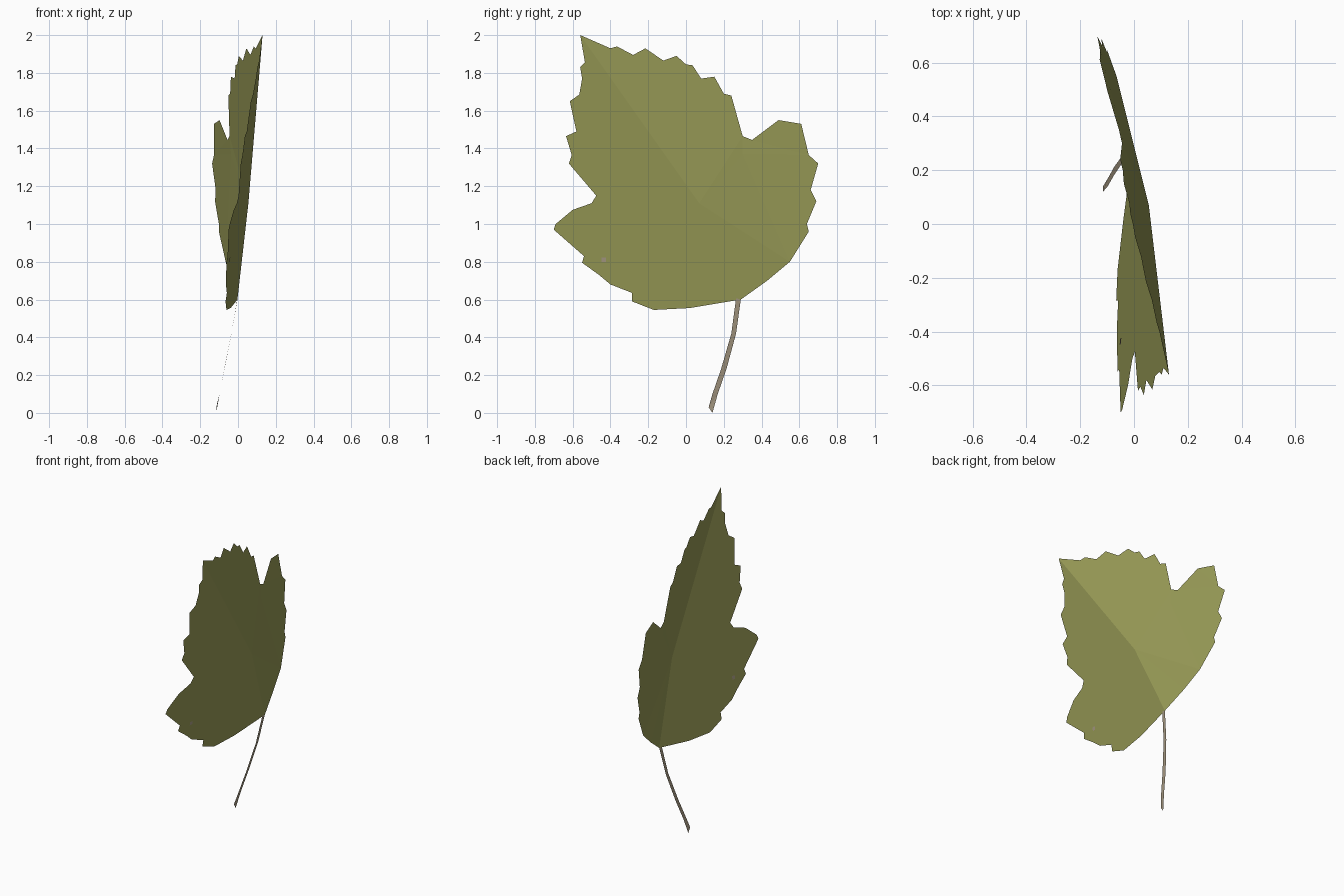
import bpy, bmesh

if "Cube" in bpy.data.objects:
    bpy.data.objects.remove(bpy.data.objects["Cube"])


def material(name, rgb):
    m = bpy.data.materials.new(name)
    m.diffuse_color = (*rgb, 1)
    m.use_nodes = True
    m.node_tree.nodes["Principled BSDF"].inputs["Base Color"].default_value = m.diffuse_color
    return m


def sheet(name, verts, faces, mat):
    """Single-sided sheet; faces are triangulated so concave outlines fill properly."""
    bm = bmesh.new()
    vs = [bm.verts.new(v) for v in verts]
    for f in faces:
        bm.faces.new([vs[i] for i in f])
    bm.normal_update()
    bmesh.ops.triangulate(bm, faces=bm.faces[:])
    me = bpy.data.meshes.new(name)
    bm.to_mesh(me)
    bm.free()
    me.materials.append(mat)
    ob = bpy.data.objects.new(name, me)
    bpy.context.collection.objects.link(ob)
    return ob


olive = material("olive green", (0.318, 0.33, 0.095))
tan = material("stem tan", (0.39, 0.325, 0.23))


# The blade is folded along the midrib: each part lies on its own plane x(y, z)
def left_plane(y, z):
    return 0.13 + 0.107 * (y + 0.56) + 0.16 * (z - 2)


def upper_plane(y, z):
    return 0.13 - 0.269 * (y + 0.56) - 0.106 * (z - 2)


def lobe_plane(y, z):
    return -0.137 - 0.257 * (y - 0.70) - 0.064 * (z - 1.32)


# Serrated outlines as (y, z), running from the tip round to the base and back
upper = [(-.56, 2), (-.40, 1.93), (-.365, 1.94), (-.28, 1.895), (-.215, 1.93),
         (-.12, 1.865), (-.05, 1.89), (0, 1.845), (.035, 1.84), (.08, 1.77),
         (.15, 1.78), (.20, 1.69), (.24, 1.68), (.30, 1.465), (.35, 1.445)]
lobe = [(.49, 1.55), (.61, 1.53), (.65, 1.365), (.70, 1.32), (.66, 1.18),
        (.69, 1.12), (.64, 1.0), (.65, .96), (.55, .80)]
left = [(.29, .60), (.02, .555), (-.17, .545), (-.285, .59), (-.285, .635),
        (-.40, .68), (-.46, .73), (-.55, .795), (-.54, .83), (-.70, .97),
        (-.69, 1.0), (-.60, 1.075), (-.50, 1.11), (-.475, 1.15), (-.62, 1.32),
        (-.605, 1.365), (-.635, 1.465), (-.58, 1.49), (-.60, 1.58), (-.615, 1.65),
        (-.565, 1.685), (-.55, 1.77), (-.56, 1.83), (-.535, 1.855)]

verts = [(upper_plane(*p), *p) for p in upper]
verts += [(lobe_plane(*p), *p) for p in lobe]
corner = len(verts) - 1
verts.append((-0.037, .43, .70))
base = len(verts)
verts += [(left_plane(*p), *p) for p in left]
end = len(verts)
mid, fold = end, end + 1
verts += [(0.055, .07, 1.11), (-0.037, .30, 1.37)]
notch = len(upper) - 1

faces = [list(range(notch + 1)) + [fold, mid],
         list(range(notch, corner + 1)) + [fold],
         [mid, fold, corner],
         [mid, corner, corner + 1, base],
         list(range(base, end)) + [0, mid]]
sheet("leaf_blade", verts, [f[::-1] for f in faces], olive)

# Stem: flat curved ribbon, rows of (x, left y, left z, right y, right z)
rows = [(-.003, .265, .607, .29, .60), (-.035, .24, .42, .265, .42),
        (-.072, .185, .23, .215, .235), (-.098, .14, .10, .168, .10),
        (-.115, .12, .03, .14, 0)]
sv = []
for x, y0, z0, y1, z1 in rows:
    sv += [(x, y0, z0), (x, y1, z1)]
sheet("leaf_stem", sv, [(2 * i, 2 * i + 2, 2 * i + 3, 2 * i + 1)
                        for i in range(len(rows) - 1)], tan)

# Tiny blemish on the lower lobe, visible from both sides
cy, cz, r = -.435, .81, .012
ring = [(cy - r, cz - r), (cy + r, cz - r), (cy + r, cz + r), (cy - r, cz + r)]
bv = [(left_plane(*p) + d, *p) for d in (.003, -.003) for p in ring]
sheet("blemish", bv, [(0, 1, 2, 3), (7, 6, 5, 4)], tan)
